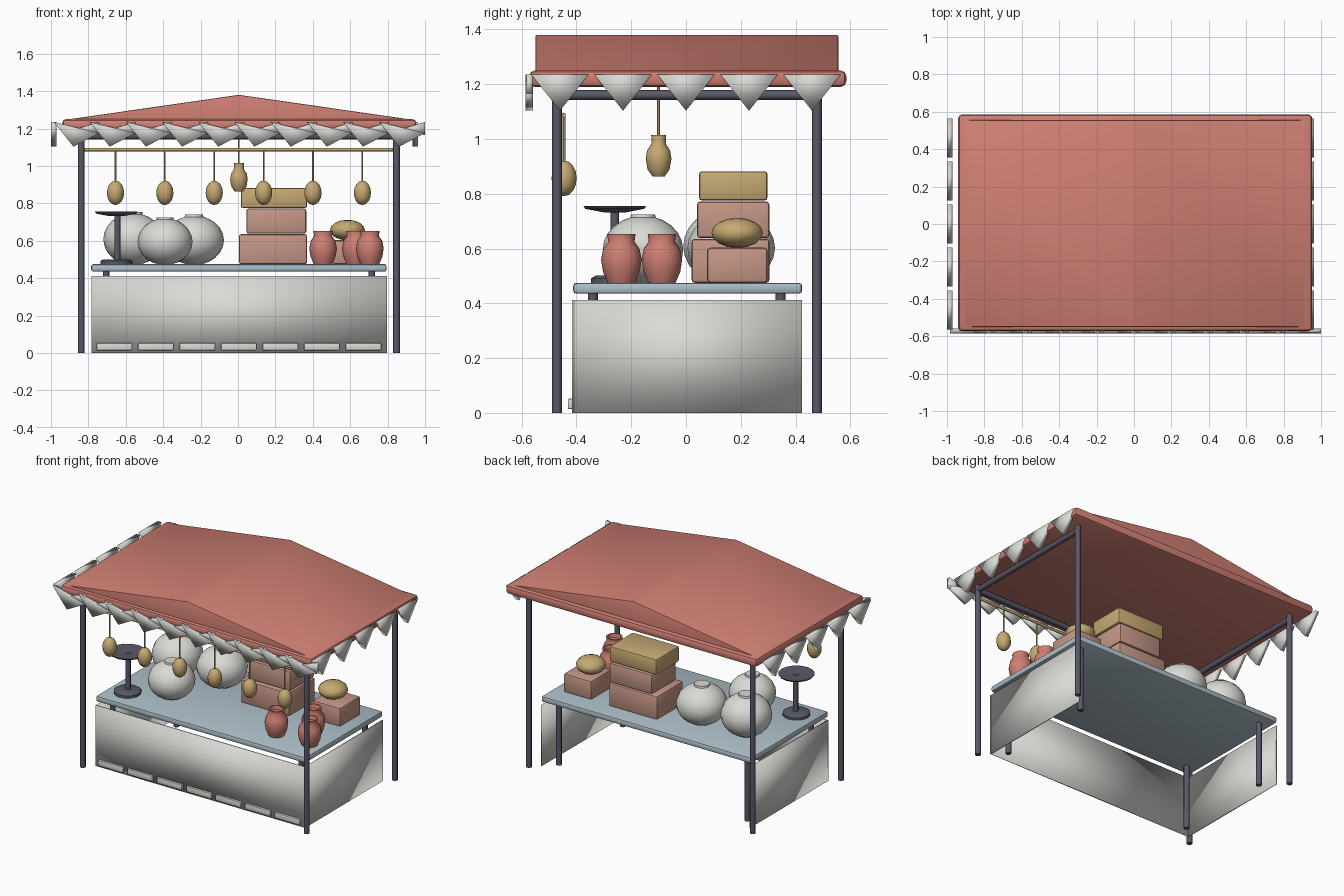
import bpy, bmesh, math
from mathutils import Vector, Matrix

old = bpy.data.objects.get("Cube")
if old:
    bpy.data.objects.remove(old)


def material(name, r, g, b):
    m = bpy.data.materials.new(name)
    m.use_nodes = True
    m.diffuse_color = (r, g, b, 1)
    m.node_tree.nodes["Principled BSDF"].inputs["Base Color"].default_value = (r, g, b, 1)
    return m


RED = material("clay_red", 0.62, 0.21, 0.17)
WHITE = material("cloth_white", 0.70, 0.70, 0.67)
WOOD = material("crate_wood", 0.56, 0.31, 0.24)
STRAW = material("straw_yellow", 0.56, 0.40, 0.17)
METAL = material("dark_metal", 0.10, 0.10, 0.14)
TABLE = material("pale_blue", 0.42, 0.52, 0.58)


def finish(name, bm, mat, angle=40):
    """Turn a bmesh into a shaded object."""
    bmesh.ops.recalc_face_normals(bm, faces=bm.faces)
    me = bpy.data.meshes.new(name)
    bm.to_mesh(me)
    bm.free()
    me.materials.append(mat)
    ob = bpy.data.objects.new(name, me)
    bpy.context.collection.objects.link(ob)
    bpy.ops.object.select_all(action="DESELECT")
    ob.select_set(True)
    bpy.context.view_layer.objects.active = ob
    if angle >= 180:
        bpy.ops.object.shade_smooth()
    else:
        bpy.ops.object.shade_smooth_by_angle(angle=math.radians(angle))
    return ob


def box(name, x, y, z, mat, bevel=0.0, angle=30):
    """Box from (min, max) pairs with optional chamfered edges."""
    bm = bmesh.new()
    bmesh.ops.create_cube(bm, size=1)
    for v in bm.verts:
        v.co = Vector([lo + (c + 0.5) * (hi - lo) for c, (lo, hi) in zip(v.co, (x, y, z))])
    if bevel:
        bmesh.ops.bevel(bm, geom=bm.edges[:], offset=bevel, segments=2, affect="EDGES", profile=0.5)
    return finish(name, bm, mat, angle)


def rod(name, a, b, r, mat, sides=8):
    """Straight round bar between two points."""
    a, b = Vector(a), Vector(b)
    bm = bmesh.new()
    turn = (b - a).to_track_quat("Z", "Y").to_matrix().to_4x4()
    bmesh.ops.create_cone(bm, cap_ends=True, segments=sides, radius1=r, radius2=r,
                          depth=(b - a).length, matrix=Matrix.Translation((a + b) / 2) @ turn)
    return finish(name, bm, mat, 50)


def lathe(name, profile, at, mat, sides=16, angle=50):
    """Closed solid of revolution from (radius, height) points."""
    bm = bmesh.new()
    rings = [[bm.verts.new((at[0] + r * math.cos(math.tau * i / sides),
                            at[1] + r * math.sin(math.tau * i / sides), at[2] + h))
              for i in range(sides)] for r, h in profile]
    for low, high in zip(rings, rings[1:]):
        for i in range(sides):
            j = (i + 1) % sides
            bm.faces.new((low[i], low[j], high[j], high[i]))
    bm.faces.new(rings[0])
    bm.faces.new(rings[-1])
    return finish(name, bm, mat, angle)


def ball(name, at, size, mat, sides=16, rings=10):
    bm = bmesh.new()
    bmesh.ops.create_uvsphere(bm, u_segments=sides, v_segments=rings, radius=1,
                              matrix=Matrix.Translation(at) @ Matrix.Diagonal((*size, 1)))
    return finish(name, bm, mat, 180)


def prism(name, outline, along, start, end, mat, bevel=0.0, angle=30):
    """Extrude an (u, z) outline along the x or y axis."""
    bm = bmesh.new()
    ends = [[bm.verts.new((t, u, z) if along == "x" else (u, t, z)) for u, z in outline]
            for t in (start, end)]
    bm.faces.new(ends[0])
    bm.faces.new(ends[1])
    n = len(outline)
    for i in range(n):
        j = (i + 1) % n
        bm.faces.new((ends[0][i], ends[0][j], ends[1][j], ends[1][i]))
    if bevel:
        bmesh.ops.bevel(bm, geom=bm.edges[:], offset=bevel, segments=2, affect="EDGES", profile=0.5)
    return finish(name, bm, mat, angle)


# Frame: four posts, side beams and front beam
LEFT, RIGHT, FRONT, BACK = 0.848, -0.838, -0.471, 0.478
for x in (LEFT, RIGHT):
    for y in (FRONT, BACK):
        rod("post", (x, y, 0), (x, y, 1.19), 0.018, METAL)
    rod("side_beam", (x, FRONT, 1.16), (x, BACK, 1.16), 0.018, METAL)
rod("front_beam", (RIGHT, FRONT, 1.16), (LEFT, FRONT, 1.16), 0.018, METAL)

# Roof: rim slab with a low gable on top
box("roof_rim", (-0.94, 0.953), (-0.572, 0.585), (1.19, 1.25), RED, 0.02)
prism("roof_gable", [(-0.935, 1.245), (0.945, 1.245), (0.005, 1.38)], "y", -0.55, 0.556, RED, 0.006)

# Pennants on both sides and the front
for i in range(5):
    y = -0.46 + 0.23 * i
    tri = [(y - 0.105, 1.235), (y + 0.105, 1.235), (y, 1.103)]
    prism("side_pennant", tri, "x", 0.932, 0.962, WHITE, angle=180)
    prism("side_pennant", tri, "x", -1.0, -0.97, WHITE, angle=180)
for i in range(10):
    x = -0.87 + 0.1935 * i
    tri = [(x - 0.115, 1.235), (x + 0.128, 1.175), (x - 0.01, 1.103)]
    prism("front_pennant", tri, "y", -0.585, -0.558, WHITE, angle=180)
    tri = [(x - 0.02, 1.19), (x + 0.128, 1.235), (x + 0.128, 1.165)]
    prism("front_pennant_fold", tri, "y", -0.583, -0.56, WHITE, angle=180)

# Table with legs and cloth skirt
box("table_top", (-0.785, 0.795), (-0.412, 0.424), (0.435, 0.475), TABLE, 0.012)
for x in (-0.705, 0.715):
    for y in (-0.34, 0.345):
        rod("table_leg", (x, y, 0), (x, y, 0.44), 0.018, METAL)
box("front_skirt", (-0.782, 0.797), (-0.416, -0.408), (0, 0.412), WHITE, angle=180)
for x in (-0.782, 0.789):
    box("side_skirt", (x, x + 0.008), (-0.412, 0.424), (0, 0.412), WHITE, angle=180)
for i in range(7):
    x = 0.005 + 0.222 * (i - 3)
    box("skirt_hem_strip", (x - 0.095, x + 0.095), (-0.431, -0.412), (0.014, 0.052), WHITE, 0.004)

# Hanging rail with gourds
rod("hanging_rail", (RIGHT, -0.447, 1.087), (LEFT, -0.447, 1.087), 0.009, STRAW)
for i in range(6):
    x = 0.005 + 0.264 * (i - 2.5)
    rod("gourd_string", (x, -0.445, 0.91), (x, -0.445, 1.087), 0.005, STRAW, 6)
    ball("gourd", (x, -0.445, 0.856), (0.046, 0.046, 0.065), STRAW, 12, 8)

# Hanging bottle in the middle
rod("bottle_string", (0.005, -0.1, 1.0), (0.005, -0.1, 1.2), 0.005, STRAW, 6)
lathe("hanging_bottle", [(0.022, 0), (0.04, 0.025), (0.047, 0.065), (0.042, 0.095),
                         (0.026, 0.12), (0.027, 0.152)], (0.005, -0.1, 0.863), STRAW, 12)

# Round white jars
for x, y, r, h in ((-0.39, -0.157, 0.147, 0.25), (-0.56, 0.15, 0.16, 0.278), (-0.235, 0.165, 0.16, 0.265)):
    ball("round_jar", (x, y, 0.475 + h * 0.48), (r, r, h * 0.5), WHITE, 20, 12)
    lathe("round_jar_rim", [(r * 0.32, h * 0.92), (r * 0.3, h), (r * 0.2, h)], (x, y, 0.475), WHITE)

# Weighing stand
stand = (-0.65, -0.26, 0.475)
lathe("stand_foot", [(0.086, 0), (0.086, 0.016), (0.07, 0.026)], stand, METAL)
rod("stand_column", (-0.645, -0.26, 0.49), (-0.645, -0.26, 0.75), 0.016, METAL)
lathe("stand_dish", [(0.04, 0.257), (0.108, 0.27), (0.114, 0.28), (0.1, 0.28), (0.03, 0.272)], stand, METAL)

# Stacked crates, small crate and loaf
box("lower_crate", (0.005, 0.37), (0.02, 0.305), (0.475, 0.635), WOOD, 0.012)
box("middle_crate", (0.045, 0.365), (0.04, 0.304), (0.638, 0.772), WOOD, 0.012)
box("top_crate", (0.015, 0.37), (0.047, 0.298), (0.775, 0.882), STRAW, 0.012)
box("small_crate", (0.505, 0.715), (0.077, 0.298), (0.475, 0.603), WOOD, 0.012)
ball("loaf", (0.585, 0.187, 0.657), (0.094, 0.094, 0.055), STRAW, 12, 8)

# Clay pots
for x, y in ((0.455, -0.236), (0.63, -0.088), (0.705, -0.236)):
    lathe("clay_pot", [(0.05, 0), (0.067, 0.04), (0.074, 0.085), (0.066, 0.125),
                       (0.048, 0.15), (0.052, 0.178), (0.042, 0.178), (0.036, 0.155)],
          (x, y, 0.475), RED)
